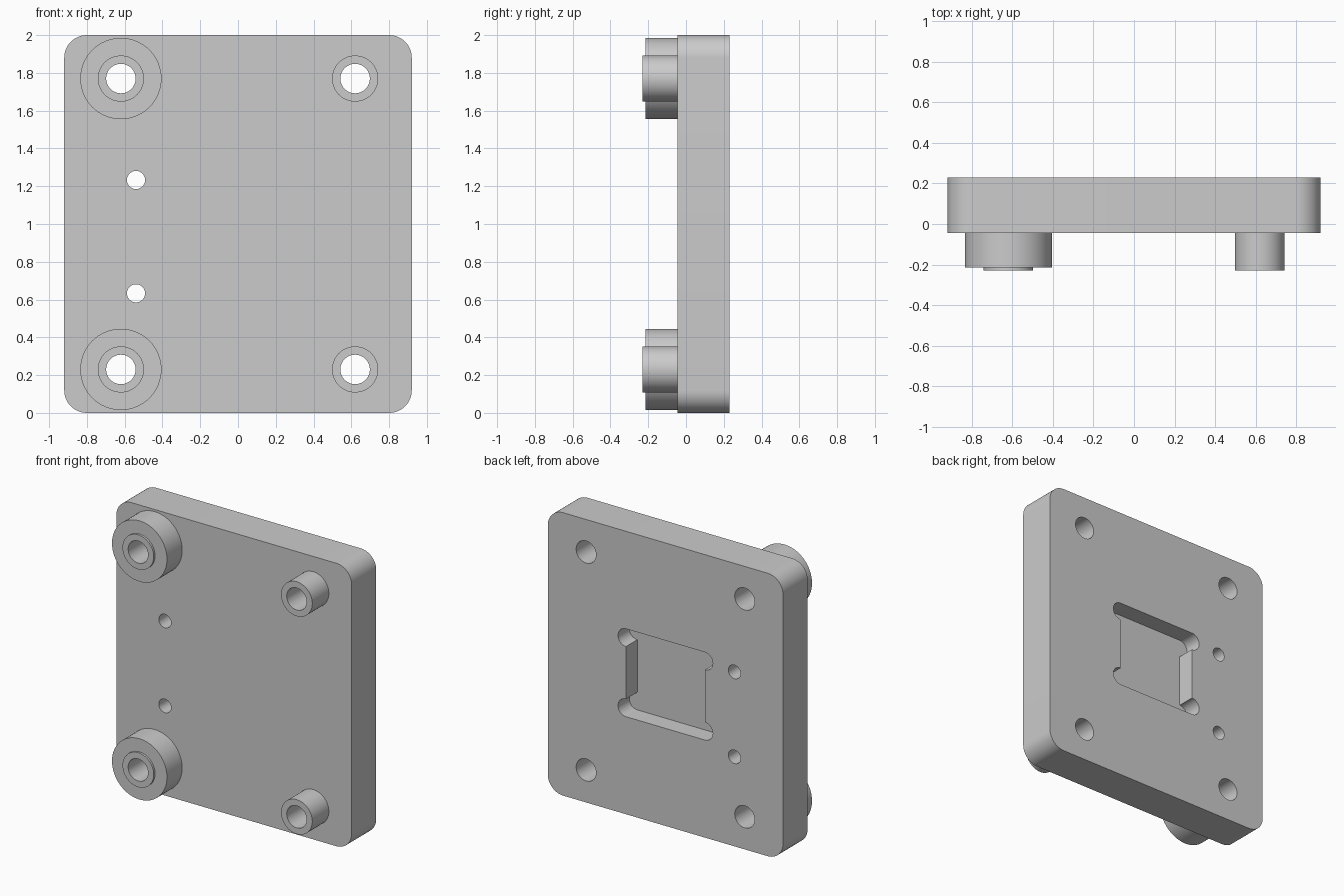
import bpy, bmesh
from math import sin, cos, radians, pi

if "Cube" in bpy.data.objects:
    bpy.data.objects.remove(bpy.data.objects["Cube"], do_unlink=True)

grey = bpy.data.materials.new("light_grey")
grey.use_nodes = True
grey.diffuse_color = (0.6, 0.6, 0.6, 1)
grey.node_tree.nodes["Principled BSDF"].inputs["Base Color"].default_value = (0.6, 0.6, 0.6, 1)

BACK, FRONT, TIP = 0.23, -0.045, -0.23
HOLE_X, HOLE_DZ, HOLE_R = 0.62, 0.77, 0.078


def arc(cx, cz, r, start, end, n=12):
    """Points on an arc in the x-z plane, angles in degrees."""
    angles = [radians(start + (end - start) * i / n) for i in range(n + 1)]
    return [(cx + r * cos(a), cz + r * sin(a)) for a in angles]


def make_object(name, bm):
    bmesh.ops.recalc_face_normals(bm, faces=bm.faces)
    mesh = bpy.data.meshes.new(name)
    bm.to_mesh(mesh)
    bm.free()
    mesh.materials.append(grey)
    ob = bpy.data.objects.new(name, mesh)
    bpy.context.collection.objects.link(ob)
    return ob


def prism(name, outline, y0, y1):
    """Solid with an x-z outline, running from y0 to y1."""
    bm = bmesh.new()
    face = bm.faces.new([bm.verts.new((x, y0, z)) for x, z in outline])
    ext = bmesh.ops.extrude_face_region(bm, geom=[face], use_keep_orig=True)
    moved = [v for v in ext["geom"] if isinstance(v, bmesh.types.BMVert)]
    bmesh.ops.translate(bm, verts=moved, vec=(0, y1 - y0, 0))
    return make_object(name, bm)


def select_only(ob):
    bpy.ops.object.select_all(action="DESELECT")
    ob.select_set(True)
    bpy.context.view_layer.objects.active = ob


def smooth(ob):
    select_only(ob)
    bpy.ops.object.shade_smooth_by_angle(angle=radians(30))


def cut(target, cutter):
    cutter.hide_render = True
    mod = target.modifiers.new("cut", "BOOLEAN")
    mod.operation = "DIFFERENCE"
    mod.solver = "EXACT"
    mod.object = cutter
    select_only(target)
    bpy.ops.object.modifier_apply(modifier=mod.name)
    bpy.data.objects.remove(cutter, do_unlink=True)


def boss(name, x, z, profile):
    """Turned sleeve around the y axis; profile is (radius, y)."""
    bm = bmesh.new()
    verts = [bm.verts.new((x + r, y, z)) for r, y in profile]
    edges = [bm.edges.new(pair) for pair in zip(verts, verts[1:])]
    bmesh.ops.spin(bm, geom=verts + edges, cent=(x, 0, z), axis=(0, 1, 0),
                   angle=2 * pi, steps=64, use_merge=True)
    bmesh.ops.remove_doubles(bm, verts=bm.verts, dist=0.0001)
    smooth(make_object(name, bm))


# Plate with rounded corners
outline = []
for i, (sx, sz) in enumerate([(1, 1), (-1, 1), (-1, -1), (1, -1)]):
    outline += arc(sx * 0.80, 1 + sz * 0.88, 0.12, i * 90, i * 90 + 90)
plate = prism("plate", outline, FRONT, BACK)

# Rear pocket with rounded corner reliefs
outline = []
for sx, sz, start in [(1, 1, -90), (-1, 1, 90), (-1, -1, 90), (1, -1, -90)]:
    outline += arc(sx * 0.308, 1 + sz * 0.248, 0.0625, start, start + 180, 20)
cut(plate, prism("pocket_cutter", outline, 0.104, BACK + 0.1))

# Mounting holes and two pin holes
holes = [(sx * HOLE_X, 1 + sz * HOLE_DZ, HOLE_R) for sx in (-1, 1) for sz in (-1, 1)]
holes += [(-0.54, 0.633, 0.048), (-0.54, 1.233, 0.048)]
for x, z, r in holes:
    cut(plate, prism("hole_cutter", arc(x, z, r, 0, 360, 64)[:-1], -0.5, 0.5))
smooth(plate)

# Front bosses: stepped wide ones at -x, plain narrow ones at +x
narrow = [(0.122, FRONT), (0.122, TIP), (HOLE_R, TIP), (HOLE_R, FRONT)]
wide = [(0.215, FRONT), (0.215, -0.215), (0.122, -0.215)] + narrow[1:]
for level, sz in (("lower", -1), ("upper", 1)):
    boss(level + "_wide_boss", -HOLE_X, 1 + sz * HOLE_DZ, wide)
    boss(level + "_narrow_boss", HOLE_X, 1 + sz * HOLE_DZ, narrow)

# Make the open sleeves face outwards
for ob in bpy.data.objects:
    if ob.name.endswith("_boss"):
        bm = bmesh.new()
        bm.from_mesh(ob.data)
        bm.normal_update()
        tip = min(bm.faces, key=lambda f: f.calc_center_median().y)
        if tip.normal.y > 0:
            bmesh.ops.reverse_faces(bm, faces=bm.faces)
        bm.to_mesh(ob.data)
        bm.free()
